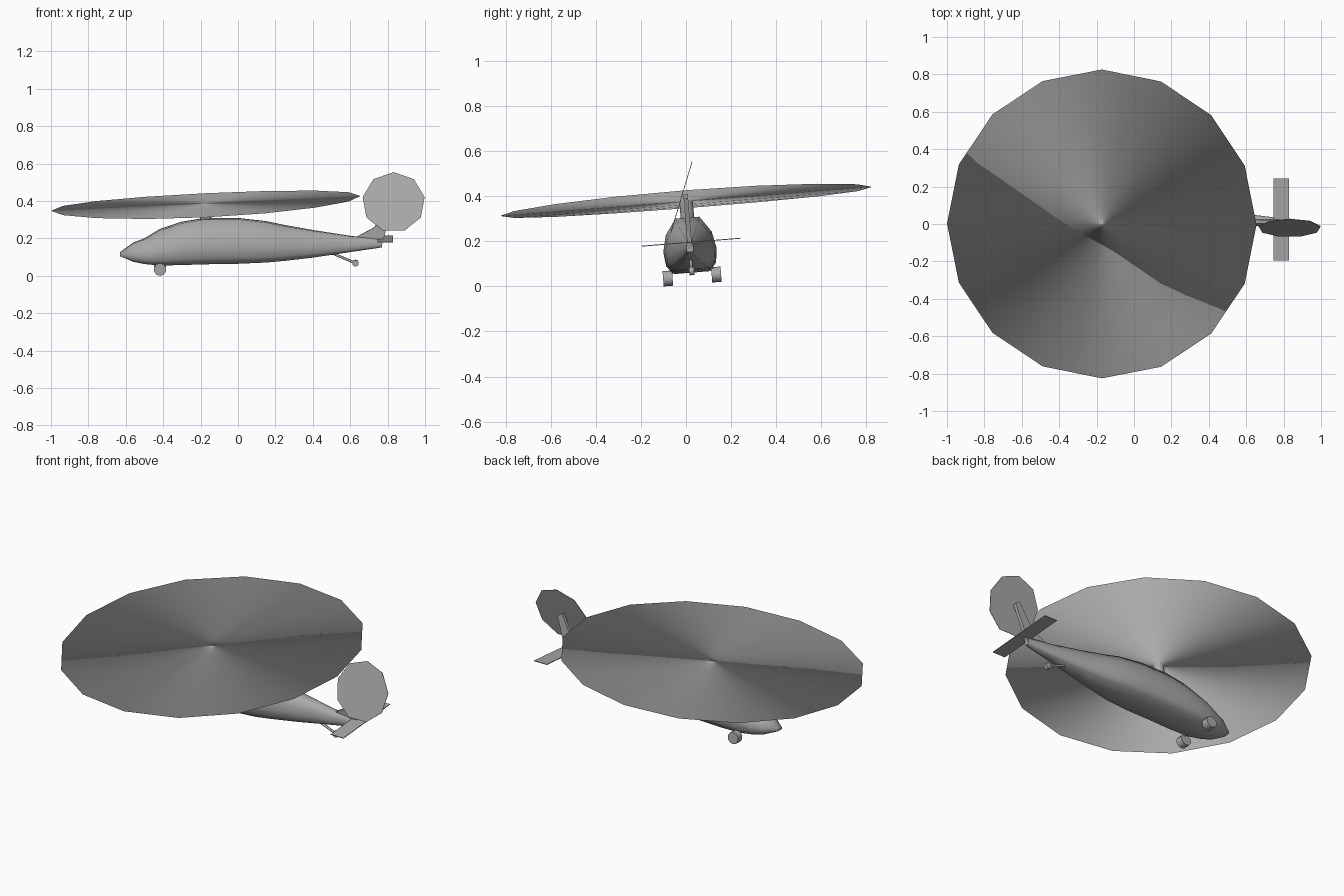
import bpy, bmesh, math
from mathutils import Matrix, Vector

cube = bpy.data.objects.get("Cube")
if cube:
    bpy.data.objects.remove(cube)

GREY = (0.4, 0.4, 0.4, 1)
grey = bpy.data.materials.new("plain_grey")
grey.use_nodes = True
grey.diffuse_color = GREY
grey.node_tree.nodes["Principled BSDF"].inputs["Base Color"].default_value = GREY

# The airframe banks slightly about the rotor hub
HUB = Vector((-0.172, 0, 0.382))
BANK = (Matrix.Translation(HUB) @ Matrix.Rotation(0.08, 4, 'X')
        @ Matrix.Translation(-HUB))


def finish(name, bm, matrix=BANK, smooth=None):
    bm.transform(matrix)
    bmesh.ops.recalc_face_normals(bm, faces=bm.faces)
    mesh = bpy.data.meshes.new(name)
    bm.to_mesh(mesh)
    bm.free()
    mesh.materials.append(grey)
    obj = bpy.data.objects.new(name, mesh)
    bpy.context.collection.objects.link(obj)
    if smooth:
        bpy.ops.object.select_all(action='DESELECT')
        obj.select_set(True)
        bpy.context.view_layer.objects.active = obj
        bpy.ops.object.shade_smooth_by_angle(angle=math.radians(smooth))


def cylinder(name, radius, depth, sides, place, smooth=None):
    bm = bmesh.new()
    bmesh.ops.create_cone(bm, cap_ends=True, segments=sides, radius1=radius,
                          radius2=radius, depth=depth)
    finish(name, bm, place, smooth)


def rod(name, start, end, radius):
    a, b = Vector(start), Vector(end)
    turn = (b - a).to_track_quat('Z', 'Y').to_matrix().to_4x4()
    place = BANK @ Matrix.Translation((a + b) / 2) @ turn
    cylinder(name, radius, (b - a).length, 8, place, smooth=50)


def wheel(name, x, y, z, radius, width):
    place = (BANK @ Matrix.Translation((x, y, z))
             @ Matrix.Rotation(math.pi / 2, 4, 'X'))
    cylinder(name, radius, width, 10, place, smooth=50)


def slab(name, outline, thickness):
    """Extrude an outline in the x-z plane evenly to both sides."""
    bm = bmesh.new()
    sides = [[bm.verts.new((x, s * thickness / 2, z)) for x, z in outline]
             for s in (-1, 1)]
    for ring in sides:
        bm.faces.new(ring)
    n = len(outline)
    for i in range(n):
        j = (i + 1) % n
        bm.faces.new((sides[0][i], sides[0][j], sides[1][j], sides[1][i]))
    finish(name, bm)


# Fuselage: stations of x, bottom, top, half width
stations = [
    (-0.63, 0.105, 0.125, 0.025), (-0.56, 0.078, 0.175, 0.07),
    (-0.5, 0.067, 0.197, 0.09), (-0.42, 0.06, 0.245, 0.108),
    (-0.3, 0.063, 0.285, 0.118), (-0.18, 0.067, 0.305, 0.118),
    (0.0, 0.07, 0.305, 0.118), (0.15, 0.076, 0.288, 0.11),
    (0.25, 0.084, 0.268, 0.092), (0.4, 0.1, 0.242, 0.066),
    (0.6, 0.128, 0.212, 0.036), (0.77, 0.152, 0.195, 0.016)]
# Half of the cross-section: width share, height share
half = [(0.7, 0), (0.94, 0.15), (1, 0.4), (0.87, 0.7), (0.45, 1)]
section = half + [(-w, h) for w, h in reversed(half)]
bm = bmesh.new()
rings = [[bm.verts.new((x, w * width, low + h * (high - low))) for w, h in section]
         for x, low, high, width in stations]
for a, b in zip(rings, rings[1:]):
    for i in range(len(section)):
        j = (i + 1) % len(section)
        bm.faces.new((a[i], a[j], b[j], b[i]))
bm.faces.new(rings[0])
bm.faces.new(rings[-1])
finish("fuselage", bm, smooth=60)

# Tail fin and thin horizontal stabiliser
slab("tail_fin", [(0.63, 0.205), (0.77, 0.165), (0.79, 0.24),
                  (0.84, 0.39), (0.81, 0.41), (0.73, 0.26)], 0.02)
bm = bmesh.new()
bmesh.ops.create_cube(bm, size=1, matrix=Matrix.Translation((0.788, 0.009, 0.195))
                      @ Matrix.Diagonal((0.084, 0.438, 0.004, 1)))
finish("stabiliser", bm)

# Main rotor disc: a knife-edged, slightly warped rim skinned on both sides
tilt = Matrix.Rotation(0.078, 4, 'X') @ Matrix.Rotation(-0.048, 4, 'Y')
bm = bmesh.new()
for i in range(16):
    angle = i * math.tau / 16
    bm.verts.new((0.828 * math.cos(angle), 0.828 * math.sin(angle),
                  0.005 * math.cos(2 * angle)))
bmesh.ops.convex_hull(bm, input=bm.verts)
for face in bm.faces:
    face.smooth = True
finish("rotor_disc", bm, Matrix.Translation(HUB) @ tilt)
rod("rotor_mast", (HUB.x, 0, 0.29), (HUB.x, 0, HUB.z - 0.003), 0.03)

# Canted tail rotor disc
cant = Matrix.Rotation(-0.29, 4, 'X') @ Matrix.Rotation(math.pi / 2, 4, 'X')
cylinder("tail_rotor_disc", 0.168, 0.003, 9,
         Matrix.Translation((0.832, -0.021, 0.393)) @ cant)

# Main wheels with their legs
for side, label in ((1, "left"), (-1, "right")):
    y = side * 0.108
    wheel(label + "_wheel", -0.417, y, 0.043, 0.034, 0.042)
    rod(label + "_leg", (-0.4, side * 0.07, 0.1), (-0.417, y, 0.043), 0.009)

# Tail wheel on a trailing strut
rod("tail_strut", (0.5, 0, 0.122), (0.628, 0, 0.067), 0.007)
wheel("tail_wheel", 0.628, 0, 0.067, 0.018, 0.022)
